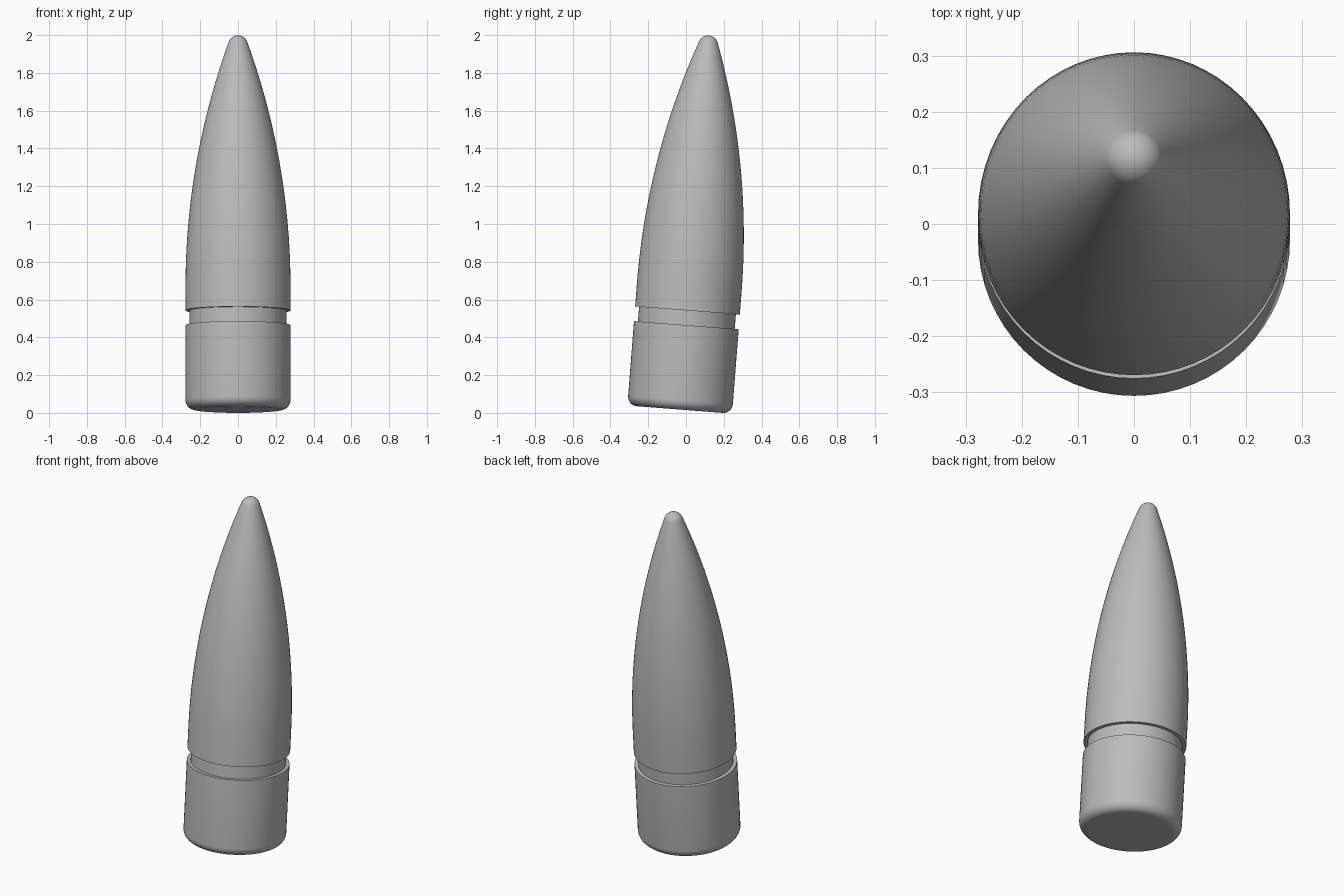
import bpy, bmesh, math

cube = bpy.data.objects.get("Cube")
if cube:
    bpy.data.objects.remove(cube, do_unlink=True)

R = 0.278             # body radius
BEVEL = 0.05          # rounded base rim
GROOVE_R = 0.257
GROOVE_LOW, GROOVE_HIGH = 0.448, 0.526
NOSE_START, NOSE_END = 0.65, 1.9525
NOSE_ARC = 3.82       # radius of the long nose curve
SEGMENTS = 64
TILT = math.radians(4.45)

metal = bpy.data.materials.new("grey_metal")
metal.use_nodes = True
colour = (0.5, 0.5, 0.5, 1)
metal.diffuse_color = colour
metal.node_tree.nodes["Principled BSDF"].inputs["Base Color"].default_value = colour


def nose_radius(h):
    d = h - NOSE_START
    return R - NOSE_ARC + math.sqrt(NOSE_ARC ** 2 - d * d)


# Profile as (radius, height): flat base and rounded rim
profile = [(0, 0)]
for i in range(9):
    a = math.pi / 2 * i / 8
    profile.append((R - BEVEL + BEVEL * math.sin(a), BEVEL - BEVEL * math.cos(a)))

# Groove
profile += [(R, GROOVE_LOW), (GROOVE_R, GROOVE_LOW),
            (GROOVE_R, GROOVE_HIGH), (R, GROOVE_HIGH)]

# Long curved nose
for i in range(25):
    h = NOSE_START + (NOSE_END - NOSE_START) * i / 24
    profile.append((nose_radius(h), h))

# Round tip, tangent to the nose
slope = math.asin((NOSE_END - NOSE_START) / NOSE_ARC)
tip_r = nose_radius(NOSE_END) / math.cos(slope)
tip_h = NOSE_END - tip_r * math.sin(slope)
for i in range(1, 9):
    a = slope + (math.pi / 2 - slope) * i / 8
    radius = 0 if i == 8 else tip_r * math.cos(a)
    profile.append((radius, tip_h + tip_r * math.sin(a)))

# Lathe the profile into one closed body
bm = bmesh.new()
verts = [bm.verts.new((r, 0, h)) for r, h in profile]
edges = [bm.edges.new(pair) for pair in zip(verts, verts[1:])]
bmesh.ops.spin(bm, geom=verts + edges, cent=(0, 0, 0), axis=(0, 0, 1),
               angle=2 * math.pi, steps=SEGMENTS)
bmesh.ops.remove_doubles(bm, verts=bm.verts, dist=0.0001)
bmesh.ops.recalc_face_normals(bm, faces=bm.faces)
mesh = bpy.data.meshes.new("pointed_body")
bm.to_mesh(mesh)
bm.free()
mesh.materials.append(metal)

# Lean backwards, resting on the rear of the rim
body = bpy.data.objects.new("pointed_body", mesh)
bpy.context.collection.objects.link(body)
body.rotation_euler.x = -TILT
body.location = (0, -0.033, 0.0177)

bpy.ops.object.select_all(action='DESELECT')
body.select_set(True)
bpy.context.view_layer.objects.active = body
bpy.ops.object.shade_smooth_by_angle(angle=math.radians(35))
